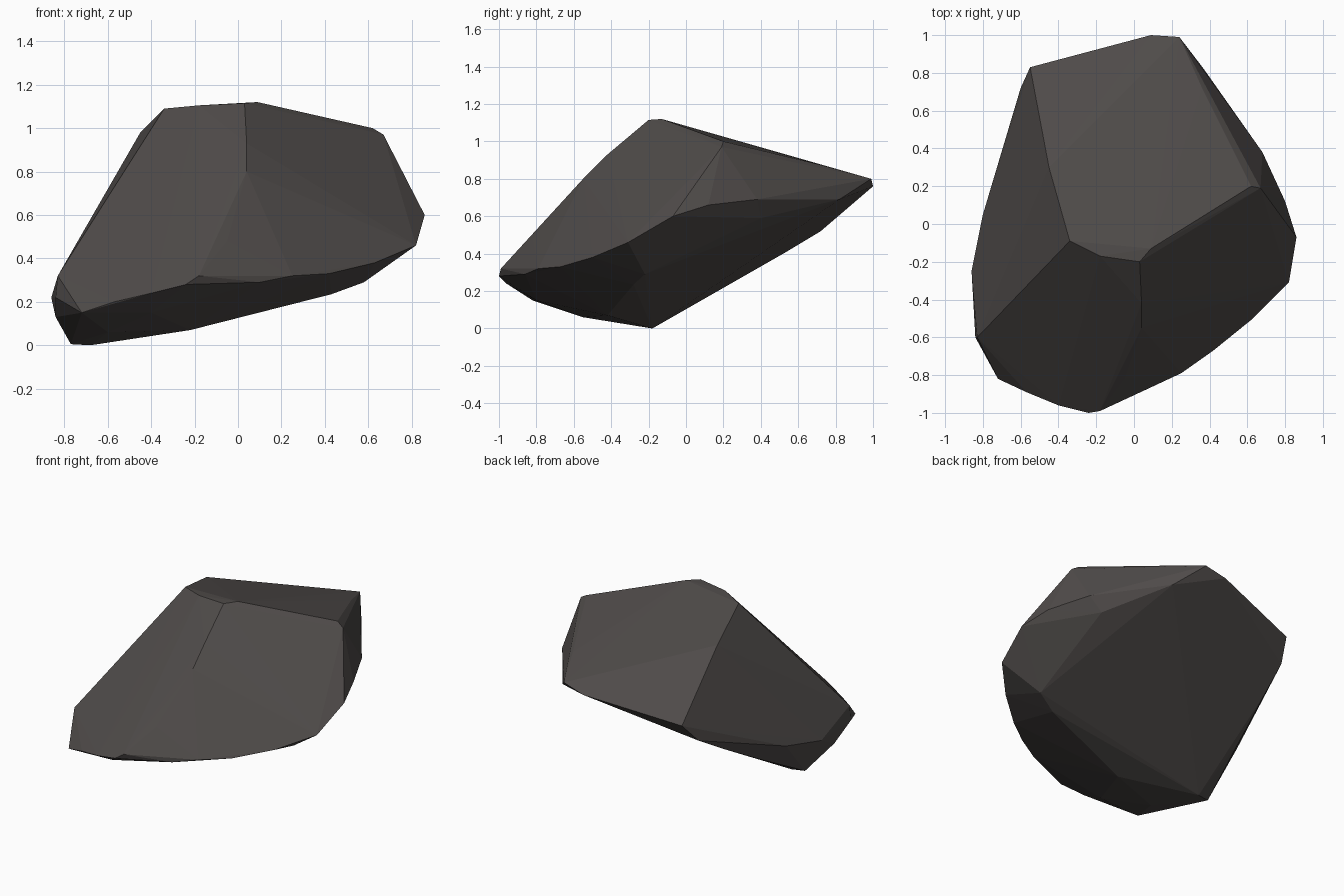
import bpy
import bmesh

# Key corners of the boulder, grouped by where they sit
crown = [(-.34, -.09, 1.09), (-.18, -.17, 1.105), (.03, -.2, 1.115), (.09, -.13, 1.12),
         (.62, .2, 1.0), (.67, .19, .97), (-.45, .3, .98), (.45, .38, .953), (.36, .72, .875)]
back_edge = [(.24, .99, .8), (.09, 1.0, .76), (-.33, .88, .68), (-.55, .83, .65), (-.6, .72, .52)]
front_ridge = [(.04, -.42, .93), (.04, -.55, .8), (-.05, -.82, .48)]
left_rim = [(-.8, .05, .28), (-.86, -.25, .22), (-.84, -.42, .13), (-.83, -.6, .32), (-.84, -.6, .22)]
front_rim = [(-.72, -.82, .15), (-.57, -.89, .2), (-.4, -.96, .24), (-.24, -1.0, .28),
             (-.18, -.99, .32), (.1, -.86, .29), (.25, -.79, .32), (.42, -.67, .33), (.63, -.5, .38)]
right_rim = [(.82, -.31, .46), (.86, -.07, .6), (.8, .12, .66), (.68, .38, .69), (.6, .4, .59),
             (.37, .82, .69)]
underside = [(-.77, -.2, .005), (-.68, -.18, 0), (-.69, .2, .22), (-.63, .52, .4), (-.6, -.55, .06),
             (-.4, -.8, .15), (-.22, -.42, .07), (.43, -.28, .235), (.58, -.22, .29)]

# Faceted stone skin stretched over the corners
bm = bmesh.new()
for group in (crown, back_edge, front_ridge, left_rim, front_rim, right_rim, underside):
    for point in group:
        bm.verts.new(point)
bmesh.ops.convex_hull(bm, input=bm.verts)
loose = [v for v in bm.verts if not v.link_faces]
bmesh.ops.delete(bm, geom=loose, context='VERTS')
bmesh.ops.recalc_face_normals(bm, faces=bm.faces)

mesh = bpy.data.meshes.new("boulder")
bm.to_mesh(mesh)
bm.free()

# Single dark stone colour
stone = bpy.data.materials.new("dark_stone")
stone.diffuse_color = (.078, .07, .067, 1)
mesh.materials.append(stone)

boulder = bpy.data.objects.new("boulder", mesh)
bpy.context.collection.objects.link(boulder)
